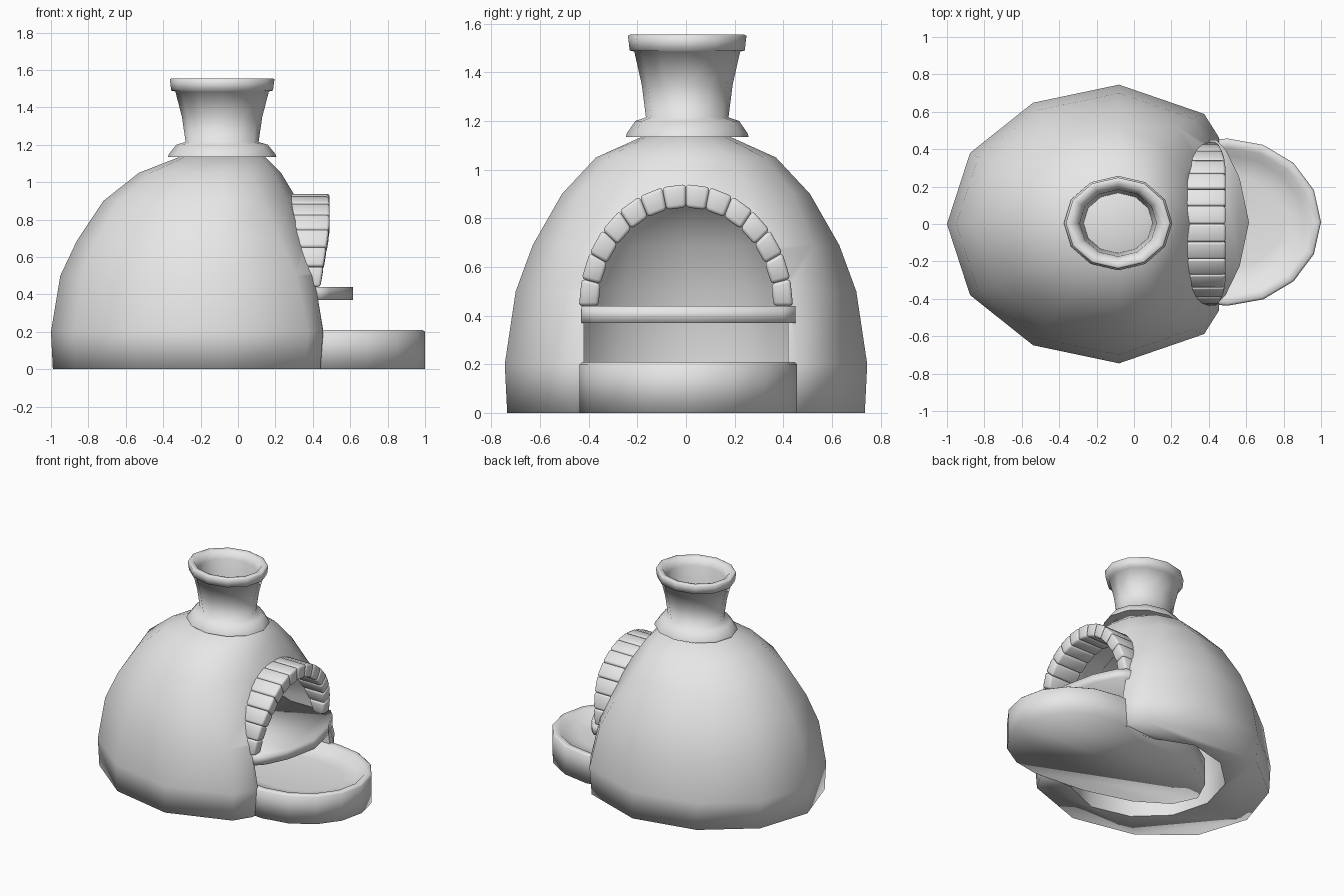
import bpy, bmesh
from math import sin, cos, pi, radians

default_cube = bpy.data.objects.get("Cube")
if default_cube:
    bpy.data.objects.remove(default_cube, do_unlink=True)

# Single clay colour
clay = bpy.data.materials.new("plain_clay")
clay.use_nodes = True
clay.diffuse_color = (0.8, 0.8, 0.8, 1)
clay.node_tree.nodes["Principled BSDF"].inputs["Base Color"].default_value = (0.8, 0.8, 0.8, 1)


def add_loft(bm, rings):
    """Skin a stack of equal-length point rings and cap both ends."""
    loops = [[bm.verts.new(p) for p in ring] for ring in rings]
    n = len(loops[0])
    for a, b in zip(loops, loops[1:]):
        for i in range(n):
            j = (i + 1) % n
            bm.faces.new((a[i], a[j], b[j], b[i]))
    bm.faces.new(loops[0][::-1])
    bm.faces.new(loops[-1])


def make_object(name, lofts):
    bm = bmesh.new()
    for rings in lofts:
        add_loft(bm, rings)
    bmesh.ops.recalc_face_normals(bm, faces=bm.faces)
    mesh = bpy.data.meshes.new(name)
    bm.to_mesh(mesh)
    bm.free()
    mesh.materials.append(clay)
    obj = bpy.data.objects.new(name, mesh)
    bpy.context.collection.objects.link(obj)
    return obj


def apply_modifiers(obj):
    graph = bpy.context.evaluated_depsgraph_get()
    baked = bpy.data.meshes.new_from_object(obj.evaluated_get(graph))
    obj.modifiers.clear()
    obj.data = baked


def carve(obj, cutter):
    cutter.hide_render = True
    mod = obj.modifiers.new("carve", 'BOOLEAN')
    mod.operation, mod.solver, mod.object = 'DIFFERENCE', 'EXACT', cutter
    apply_modifiers(obj)
    bpy.data.objects.remove(cutter, do_unlink=True)


def smooth(obj, angle):
    bpy.ops.object.select_all(action='DESELECT')
    obj.select_set(True)
    bpy.context.view_layer.objects.active = obj
    bpy.ops.object.shade_smooth_by_angle(angle=radians(angle))


AXIS = -0.08   # x of the dome and chimney axis


def dome_ring(z, back, side, front, r):
    """Twelve-sided ring; r blends the front from flattened (0) to round (1)."""
    half = [(front * (1.02 - .02 * r), 0),
            (front * (1 - .134 * r), side * (.62 - .12 * r)),
            (front * (.85 - .35 * r), side * (.79 + .08 * r)), (0, side),
            (-back * .5, side * .87), (-back * .866, side * .51), (-back, 0)]
    outline = half + [(x, -y) for x, y in half[-2:0:-1]]
    return [(AXIS + x, y, z) for x, y in outline]


# Dome: outer loft, hollowed, with an arched mouth cut through the wall
profile = [(0, .91, .735, .52, 0), (.2, .92, .745, .535, 0), (.5, .87, .70, .50, .2),
           (.69, .78, .63, .455, .5), (.9, .64, .51, .40, .95), (1.05, .45, .37, .31, 1),
           (1.14, .22, .17, .22, 1)]
dome = make_object("oven_dome", [[dome_ring(*p) for p in profile]])

wall = 0.2
inner = [(z, b - wall - .15, s - wall, f - wall, r) for z, b, s, f, r in profile[:5]]
inner[0] = (-0.1,) + inner[0][1:]
carve(dome, make_object("hollow_cutter", [[dome_ring(*p) for p in inner]]))

arch = [(.42 * cos(t), .44 + .45 * sin(t)) for t in (pi * i / 14 for i in range(15))]
mouth = [(.42, -.1)] + arch + [(-.42, -.1)]
carve(dome, make_object("mouth_cutter", [[[(x, y, z) for y, z in mouth] for x in (0, 1)]]))
smooth(dome, 88)

# Chimney: collar, flared neck, rim and hollow flue in one turned profile
turned = [(1.135, .29), (1.15, .285), (1.2, .245), (1.215, .195), (1.35, .215),
          (1.485, .25), (1.49, .272), (1.55, .28), (1.555, .27),
          (1.55, .235), (1.5, .205), (1.14, .185)]
chimney = make_object("chimney", [[
    [(AXIS - .005 + r * cos(pi * i / 6), .005 + .87 * r * sin(pi * i / 6), z)
     for i in range(12)] for z, r in turned]])
smooth(chimney, 85)


def hearth_ring(z, inset):
    """Rounded front apron with a longer tail running inside the dome."""
    pts = []
    for i in range(16):
        t = 2 * pi * i / 16
        reach = .5 if cos(t) > 0 else 1.05
        pts.append((.5 + (reach - inset) * cos(t), .01 + (.447 - inset) * sin(t), z))
    return pts


# Hearth: raised rim around a shallow dished floor
hearth = make_object("hearth", [[hearth_ring(z, d) for z, d in
                                 ((0, 0), (.2, 0), (.21, .012), (.205, .05),
                                  (.165, .09), (.15, .2))]])
smooth(hearth, 100)

# Shelf: bowed slab that forms the floor of the baking chamber
edge = [(.615, 0), (.565, .235), (.49, .39), (.44, .44), (-.1, .44), (-.4, .27), (-.48, 0)]
outline = edge + [(x, -y) for x, y in edge[-2:0:-1]]
shelf = make_object("oven_shelf", [[[(x, .01 + y, z) for x, y in outline] for z in (.37, .44)]])
smooth(shelf, 100)

# Arch bricks: tight wedges around the mouth, deeper toward the crown
COUNT = 14


def brick(i):
    rings = []
    for t in (pi * i / COUNT, pi * (i + 1) / COUNT):
        s = min(1, 1.5 * sin(t))
        front, back = .44 + .05 * s, .36 - .09 * s
        rings.append([(x, ry * cos(t), .44 + rz * sin(t)) for x, ry, rz in
                      ((front, .36, .405), (front, .44, .50),
                       (back, .44, .50), (back, .36, .405))])
    return rings


bricks = make_object("arch_bricks", [brick(i) for i in range(COUNT)])
bevel = bricks.modifiers.new("soft_edges", 'BEVEL')
bevel.width, bevel.segments, bevel.limit_method = 0.014, 2, 'ANGLE'
apply_modifiers(bricks)
smooth(bricks, 60)
